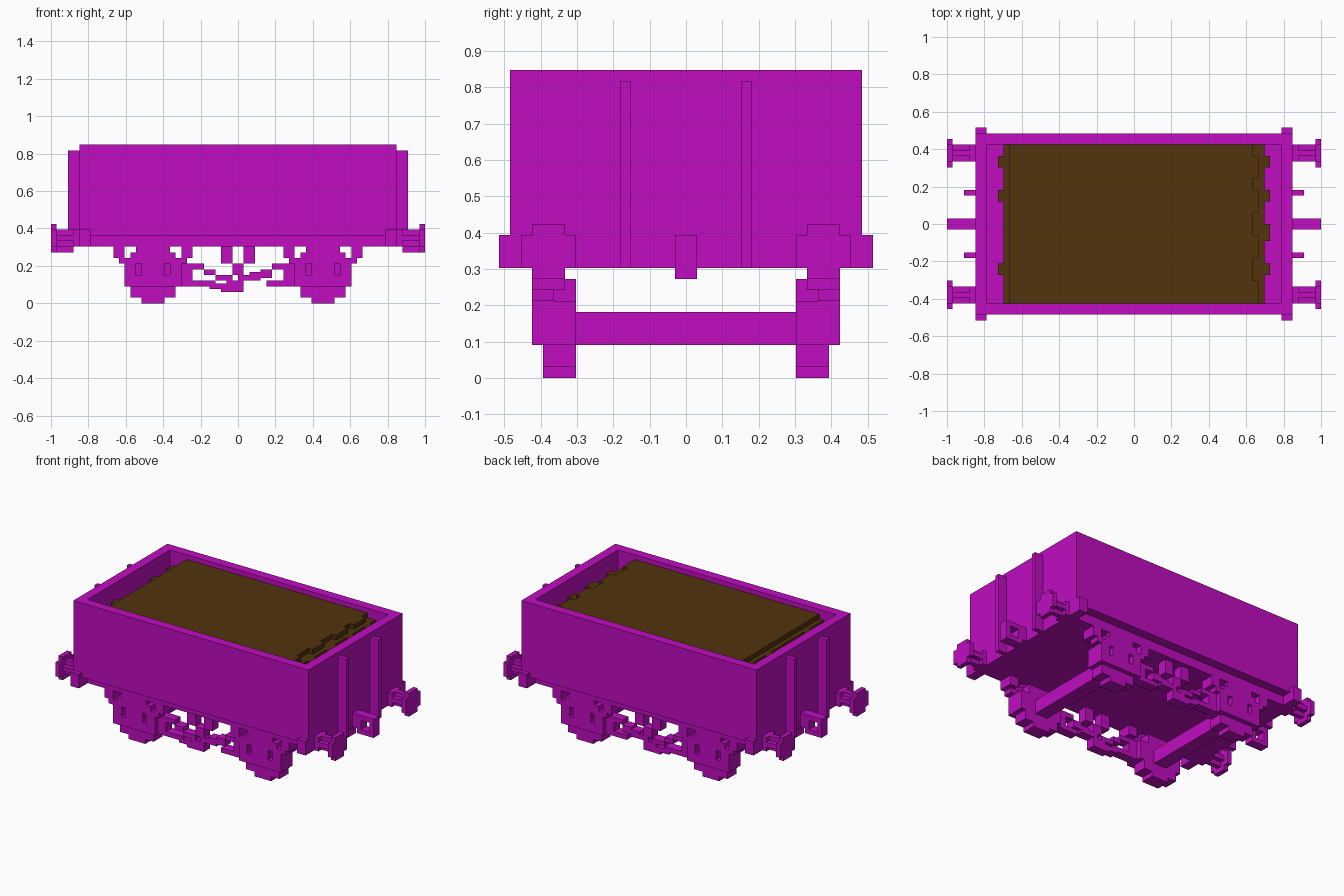
import bpy, bmesh
from mathutils import Matrix, Vector

U = 2 / 66  # one grid block

if "Cube" in bpy.data.objects:
    bpy.data.objects.remove(bpy.data.objects["Cube"])


def material(name, rgb):
    m = bpy.data.materials.new(name)
    m.use_nodes = True
    col = (*rgb, 1)
    m.diffuse_color = col
    bsdf = m.node_tree.nodes["Principled BSDF"]
    bsdf.inputs["Base Color"].default_value = col
    bsdf.inputs["Roughness"].default_value = 0.9
    return m


magenta = material("magenta paint", (0.53, 0.004, 0.53))
brown = material("brown load", (0.084, 0.033, 0.004))


def part(name, boxes, mat=magenta, signs=((1, 1),)):
    """Join blocks (x0, x1, y0, y1, z0, z1) into one object, repeated per mirror sign."""
    bm = bmesh.new()
    for sx, sy in signs:
        for x0, x1, y0, y1, z0, z1 in boxes:
            size = Vector((x1 - x0, y1 - y0, z1 - z0)) * U
            mid = Vector((sx * (x0 + x1), sy * (y0 + y1), z0 + z1)) * U / 2
            bmesh.ops.create_cube(bm, size=1, matrix=Matrix.Translation(mid) @ Matrix.Diagonal((*size, 1)))
    me = bpy.data.meshes.new(name)
    bm.to_mesh(me)
    bm.free()
    me.materials.append(mat)
    ob = bpy.data.objects.new(name, me)
    bpy.context.collection.objects.link(ob)
    return ob


ENDS = ((1, 1), (-1, 1))
SIDES = ((1, 1), (1, -1))
CORNERS = ENDS + ((1, -1), (-1, -1))

# Open box body
part("side_wall", [(-28, 28, 14, 16, 12, 28)], signs=SIDES)
part("end_wall", [(26, 28, -14, 14, 10, 28)], signs=ENDS)
part("floor", [(-26, 26, -14, 14, 10, 12)])
part("headstock", [(26, 28, 14, 16, 10, 12), (26, 28, 16, 17, 10, 13)], signs=CORNERS)
part("end_rib", [(28, 30, 5, 6, 10, 27)], signs=CORNERS)

# Load with ragged ends
part("load", [(-23, 23, -14, 14, 12, 26), (-22, 21, -14, 14, 26, 27)], brown)
part("load_left_lumps", [(-24, -23, y, y + 2, 24, 26) for y in (10, 4, -9)], brown)
part("load_right_lumps", [(23, 24, y, y + d, 24, 26) for y, d in ((10, 2), (4, 2), (-3, 3), (-9, 2))], brown)
part("load_edge_lumps", [(21, 22, y, y + 4, 26, 27) for y in (-14, -6, 2, 8)], brown)

# Buffers with blocky round heads
part("buffer", [
    (28, 29, 11, 14, 10, 13),
    (29, 32, 12, 13, 10, 13),
    (29, 32, 11, 14, 11, 12),
    (32, 33, 10, 15, 10, 13),
    (32, 33, 11, 14, 9, 14),
], signs=CORNERS)

# Coupling links
part("coupling", [
    (28, 30, -1, 1, 10, 13),
    (30, 33, -1, 1, 12, 13),
    (32, 33, -1, 1, 9, 13),
    (29, 33, -1, 1, 9, 10),
], signs=ENDS)

# Wheels as stacked rows, and axles
rows = ((0, 1, 2), (1, 3, 4), (3, 7, 5), (7, 9, 3))
part("wheel", [(15 - h, 15 + h, 10, 13, z0, z1) for z0, z1, h in rows], signs=CORNERS)
part("axle", [(13.5, 16.5, -10, 10, 3, 6)], signs=ENDS)

# Springs, hangers and axle guards
part("spring", [
    (20, 22, 11, 14, 8, 10),
    (8, 10, 11, 14, 8, 10),
    (9, 21, 12, 14, 7, 8),
    (12, 18, 12, 14, 8, 10),
    (11, 19, 12, 14, 8, 9),
], signs=CORNERS)
part("axle_guard", [
    (10, 12, 13, 14, 3, 7),
    (18, 20, 13, 14, 3, 7),
    (13, 17, 13, 14, 3, 7),
    (12, 18, 13, 14, 3, 5),
], signs=CORNERS)

# Brake hangers, stepped rods and shoes
part("brake_hanger", [(1, 3, 11, 13, 7, 10)], signs=CORNERS)
part("brake_gear", [
    (-9, -6, 11, 13, 6, 7), (-6, -4, 11, 13, 5, 6),
    (-4, -1, 11, 13, 4, 5), (-2, 1, 11, 13, 3, 4),
    (-10, -4, 11, 13, 3, 4), (-5, 1, 11, 13, 2.5, 3.5),
    (-3, 1, 11, 13, 2, 3), (0, 4, 11, 13, 4, 5),
    (2, 6, 11, 13, 4.5, 5.5), (4, 6, 11, 13, 5, 6),
    (6, 9, 11, 13, 6, 7), (5, 10, 11, 13, 3, 4),
    (-1, 1, 11, 13, 5, 7),
], signs=SIDES)
part("brake_shoe", [(8, 10, 11, 13, 4, 7)], signs=CORNERS)
